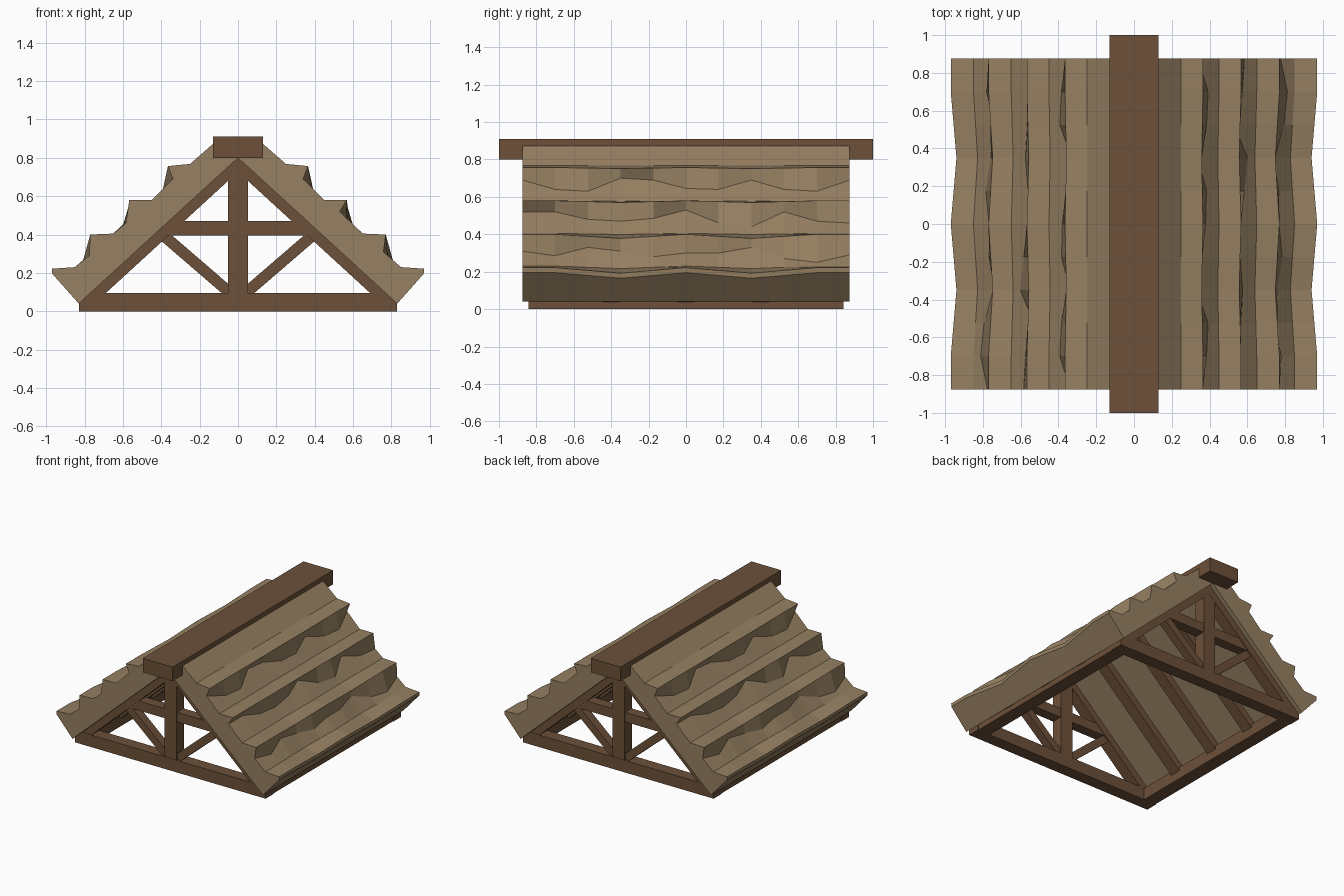
import bpy, bmesh, math

if "Cube" in bpy.data.objects:
    bpy.data.objects.remove(bpy.data.objects["Cube"])


def material(name, rgb):
    m = bpy.data.materials.new(name)
    m.diffuse_color = (*rgb, 1)
    m.use_nodes = True
    m.node_tree.nodes["Principled BSDF"].inputs["Base Color"].default_value = m.diffuse_color
    return m


THATCH = material("straw", (0.305, 0.216, 0.122))
WOOD = material("dark_wood", (0.150, 0.080, 0.041))


def make_object(name, bm, mat):
    bmesh.ops.recalc_face_normals(bm, faces=bm.faces)
    me = bpy.data.meshes.new(name)
    bm.to_mesh(me)
    bm.free()
    me.materials.append(mat)
    ob = bpy.data.objects.new(name, me)
    bpy.context.collection.objects.link(ob)
    return ob


def loft(name, sections, mat):
    """Skin a row of closed sections and cap both ends."""
    bm = bmesh.new()
    rings = [[bm.verts.new(p) for p in s] for s in sections]
    n = len(rings[0])
    for a, b in zip(rings, rings[1:]):
        for i in range(n):
            j = (i + 1) % n
            bm.faces.new((a[i], a[j], b[j], b[i]))
    bm.faces.new(rings[0])
    bm.faces.new(rings[-1])
    return make_object(name, bm, mat)


def slab(name, outline, y0, y1, mat=WOOD):
    """Extrude an x-z outline from y0 to y1."""
    return loft(name, [[(x, y, z) for x, z in outline] for y in (y0, y1)], mat)


def box(name, x0, x1, y0, y1, z0, z1):
    return slab(name, [(x0, z0), (x1, z0), (x1, z1), (x0, z1)], y0, y1)


# Thatch: stepped courses with wavy lips and ragged, partly undercut edges
LIPS = [(0.365, 0.757), (0.567, 0.58), (0.77, 0.40)]
TUCKS = [(0.33, 0.70), (0.53, 0.52), (0.74, 0.33)]
STEPS = [(0.45, 0.58), (0.65, 0.405), (0.85, 0.23)]
WAVE = [0.006, 0.01, 0.022]
RAGGED = [
    [.69, .64, .63, .70, .69, .645, .64, .69, .64, .63, .69],
    [.52, .52, .48, .47, .485, .53, .46, .44, .52, .47, .46],
    [.31, .285, .33, .31, .28, .30, .30, .33, .27, .25, .29],
]


def thatch_section(k):
    y = -0.875 + 0.175 * k
    w = 0 if k in (0, 10) else 0.5 * (1 - math.cos(2 * math.pi * y / 0.7))
    pts = [(0.0, 0.80), (0.0, 0.895), (0.105, 0.895), (0.25, 0.768)]
    for i in range(3):
        a = WAVE[i] * w
        pts.append((LIPS[i][0] - a, LIPS[i][1] - a))
        tx, tz = TUCKS[i]
        z = RAGGED[i][k]
        pts.append((tx + (tz - z) * 0.9, z))
        pts.append((STEPS[i][0] - a, STEPS[i][1] - a * 0.6))
    a = 0.03 * w
    pts += [(0.97 - a, 0.222 - a), (0.968 - a, 0.195 - a), (0.83, 0.04)]
    return [(x, y, z) for x, z in pts]


for side, turn in (("right", 0), ("left", math.pi)):
    roof = loft("thatch_" + side, [thatch_section(k) for k in range(11)], THATCH)
    roof.rotation_euler.z = turn

# Ridge beam
box("ridge_beam", -0.13, 0.13, -1, 1, 0.80, 0.91)

# Eave beams along both sides
for side, s in (("right", 1), ("left", -1)):
    slab("eave_beam_" + side,
         [(s * 0.72, 0), (s * 0.825, 0), (s * 0.825, 0.044), (s * 0.765, 0.094), (s * 0.72, 0.094)],
         -0.78, 0.78)

# Rafters under the thatch
for n, y in enumerate((-0.795, -0.4, 0, 0.4, 0.795)):
    for s in (1, -1):
        slab("rafter_%d" % n,
             [(s * 0.83, 0.04), (0, 0.80), (0, 0.727), (s * 0.76, 0.03)],
             y - 0.045, y + 0.045)

# Gable trusses at both ends
for end, s in (("front", -1), ("back", 1)):
    y0, y1 = sorted((s * 0.745, s * 0.842))
    slab("tie_beam_" + end,
         [(-0.83, 0), (0.83, 0), (0.83, 0.04), (0.77, 0.095), (-0.77, 0.095), (-0.83, 0.04)],
         y0, y1)
    box("king_post_" + end, -0.053, 0.053, y0 + 0.003, y1 - 0.003, 0.09, 0.80)
    slab("collar_" + end,
         [(-0.435, 0.395), (0.435, 0.395), (0.355, 0.47), (-0.355, 0.47)],
         y0 + 0.008, y1 - 0.008)
    for m in (1, -1):
        slab("strut_" + end,
             [(m * 0.03, 0.095), (m * 0.085, 0.095), (m * 0.41, 0.375), (m * 0.38, 0.41),
              (m * 0.355, 0.405), (m * 0.03, 0.125)],
             y0 + 0.015, y1 - 0.015)
